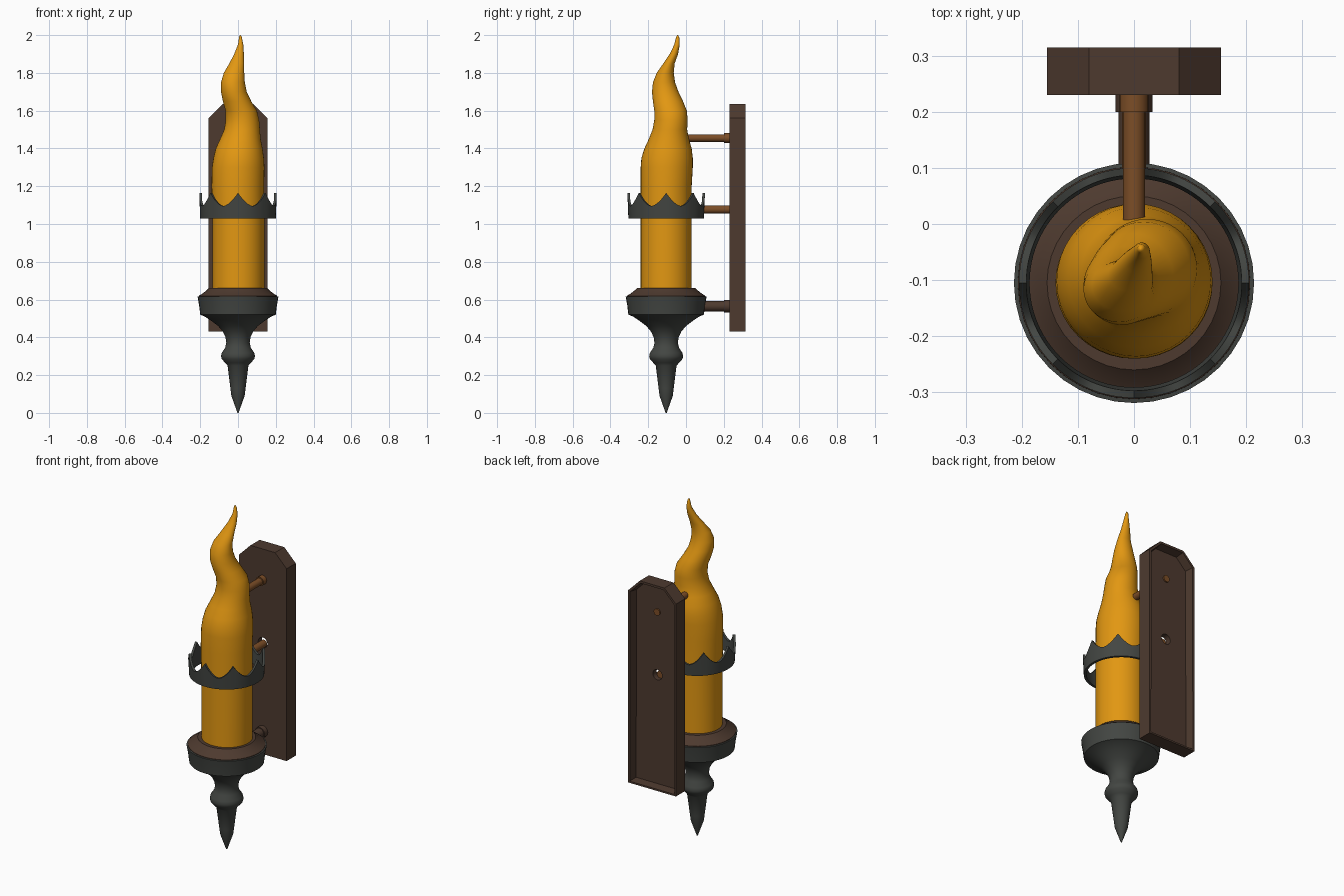
import bpy
import bmesh
from math import sin, cos, pi, radians
from mathutils import Matrix

AXIS_Y = -0.105  # the torch stands in front of the wall plate

default_cube = bpy.data.objects.get("Cube")
if default_cube:
    bpy.data.objects.remove(default_cube, do_unlink=True)


def make_material(name, red, green, blue):
    material = bpy.data.materials.new(name)
    material.use_nodes = True
    colour = (red, green, blue, 1)
    material.diffuse_color = colour
    material.node_tree.nodes["Principled BSDF"].inputs["Base Color"].default_value = colour
    return material


flame_orange = make_material("flame orange", 0.76, 0.31, 0.006)
iron_grey = make_material("iron grey", 0.056, 0.061, 0.055)
dark_brown = make_material("dark brown", 0.075, 0.042, 0.028)
rust_brown = make_material("rust brown", 0.2, 0.075, 0.02)


def finish(name, bm, material, smooth=True, angle=40):
    bmesh.ops.recalc_face_normals(bm, faces=bm.faces)
    mesh = bpy.data.meshes.new(name)
    bm.to_mesh(mesh)
    bm.free()
    mesh.materials.append(material)
    obj = bpy.data.objects.new(name, mesh)
    bpy.context.collection.objects.link(obj)
    if smooth:
        bpy.ops.object.select_all(action="DESELECT")
        obj.select_set(True)
        bpy.context.view_layer.objects.active = obj
        bpy.ops.object.shade_smooth_by_angle(angle=radians(angle))
    return obj


def loft(name, rings, material, closed=False, angle=40):
    """Skin a list of rings of points; closed joins the last ring to the first."""
    bm = bmesh.new()
    loops = [[bm.verts.new(p) for p in ring] for ring in rings]
    count = len(loops[0])
    pairs = list(zip(loops, loops[1:]))
    if closed:
        pairs.append((loops[-1], loops[0]))
    for low, high in pairs:
        for i in range(count):
            j = (i + 1) % count
            bm.faces.new((low[i], low[j], high[j], high[i]))
    if not closed:
        bm.faces.new(loops[0])
        bm.faces.new(loops[-1])
    return finish(name, bm, material, True, angle)


def ellipse(cx, cy, z, rx, ry, count=40):
    steps = [2 * pi * i / count for i in range(count)]
    return [(cx + rx * cos(a), cy + ry * sin(a), z) for a in steps]


def turned(name, profile, material):
    return loft(name, [ellipse(0, AXIS_Y, z, r, r) for r, z in profile], material)


def rod(name, z, radius, start, end, material):
    bm = bmesh.new()
    turn = Matrix.Translation((0, (start + end) / 2, z)) @ Matrix.Rotation(pi / 2, 4, "X")
    bmesh.ops.create_cone(bm, cap_ends=True, segments=20, radius1=radius,
                          radius2=radius, depth=end - start, matrix=turn)
    return finish(name, bm, material)


# Turned iron finial and cup
turned("finial_and_cup", [
    (0.003, 0), (0.035, 0.09), (0.04, 0.13), (0.055, 0.25), (0.068, 0.265),
    (0.086, 0.285), (0.09, 0.3), (0.086, 0.318), (0.068, 0.345), (0.062, 0.37),
    (0.066, 0.4), (0.08, 0.43), (0.105, 0.46), (0.145, 0.49), (0.175, 0.51),
    (0.2, 0.52), (0.206, 0.57), (0.214, 0.615), (0.2, 0.618)], iron_grey)

# Sloped collar that holds the candle
turned("candle_collar", [
    (0.208, 0.6), (0.207, 0.62), (0.185, 0.634), (0.165, 0.65), (0.155, 0.66),
    (0.13, 0.66)], dark_brown)

# Candle and twisting flame: height, left, right, front, back in hundredths
sections = [
    (64, -13.5, 14, -24, 3), (100, -13.5, 14, -24, 3), (120, -14, 13.8, -24, 3),
    (130, -13.8, 14, -24, 3.6), (135, -13, 13.7, -23.6, 3.6),
    (140, -11.8, 13, -22, 3), (145, -9.5, 12, -19.7, 1.5),
    (150, -7.3, 11.6, -17.7, 0.6), (155, -6.5, 11.2, -16.8, 0.9),
    (160, -6.6, 10, -16.8, 0.4), (165, -8, 7, -17.5, -1.6), (170, -9, 4.6, -18, -4),
    (175, -9, 3.6, -17.5, -5.8), (180, -7.5, 3.3, -15.5, -6.5),
    (185, -4.6, 3.3, -12, -6), (190, -2, 3.1, -8.6, -4.2),
    (195, 0, 2.8, -6.2, -3.3), (199, 0.6, 2, -5.2, -3.6), (200, 1, 1.4, -4.7, -4.3)]
rings = []
for section in sections:
    z, left, right, front, back = (value / 100 for value in section)
    rings.append(ellipse((left + right) / 2, (front + back) / 2, z,
                         (right - left) / 2, (back - front) / 2))
loft("candle_and_flame", rings, flame_orange, angle=70)

# Crown band with eight pointed scallops
COUNT = 96


def crown_ring(radius, base, height):
    points = []
    for i in range(COUNT):
        a = 2 * pi * i / COUNT
        peak = abs(2 * ((i * 8 / COUNT) % 1) - 1) ** 1.7
        points.append((radius * cos(a), AXIS_Y + radius * sin(a), base + height * peak))
    return points


loft("crown_band", [
    crown_ring(0.186, 1.03, 0), crown_ring(0.2, 1.03, 0),
    crown_ring(0.205, 1.095, 0.07), crown_ring(0.192, 1.095, 0.07)],
    iron_grey, closed=True)

# Wall plate with clipped top corners and a hollow back
FRONT, BACK = 0.23, 0.315
bm = bmesh.new()
half = [(0.155, 0.43), (0.155, 1.56), (0.08, 1.635)]
outline = half + [(-x, z) for x, z in reversed(half)]
face = bm.faces.new([bm.verts.new((x, FRONT, z)) for x, z in outline])
extruded = bmesh.ops.extrude_face_region(bm, geom=[face], use_keep_orig=True)["geom"]
bmesh.ops.translate(bm, vec=(0, BACK - FRONT, 0),
                    verts=[g for g in extruded if isinstance(g, bmesh.types.BMVert)])
bmesh.ops.recalc_face_normals(bm, faces=bm.faces)
rear = max(bm.faces, key=lambda f: f.calc_center_median().y)
bmesh.ops.inset_region(bm, faces=[rear], thickness=0.014)
bmesh.ops.inset_region(bm, faces=[rear], thickness=0.008)
bmesh.ops.translate(bm, vec=(0, -0.05, 0), verts=rear.verts)
plate = finish("wall_plate", bm, dark_brown, smooth=False)

# Bolt hole through the plate behind the crown
cutter = rod("bolt_hole_cutter", 1.085, 0.03, 0.2, 0.35, dark_brown)
cutter.hide_render = True
cutter.hide_set(True)
cut = plate.modifiers.new("bolt hole", "BOOLEAN")
cut.operation = "DIFFERENCE"
cut.solver = "EXACT"
cut.object = cutter
bpy.context.view_layer.objects.active = plate
bpy.ops.object.modifier_apply(modifier=cut.name)
bpy.data.objects.remove(cutter, do_unlink=True)

# Rods that tie the torch to the plate
rod("upper_rod", 1.455, 0.02, -0.03, 0.272, rust_brown)
rod("upper_rod_collar", 1.455, 0.026, 0.2, 0.24, rust_brown)
rod("middle_rod", 1.077, 0.021, 0.088, 0.24, rust_brown)
rod("lower_rod", 0.565, 0.028, 0.07, 0.24, dark_brown)
rod("lower_rod_collar", 0.565, 0.033, 0.2, 0.24, dark_brown)
